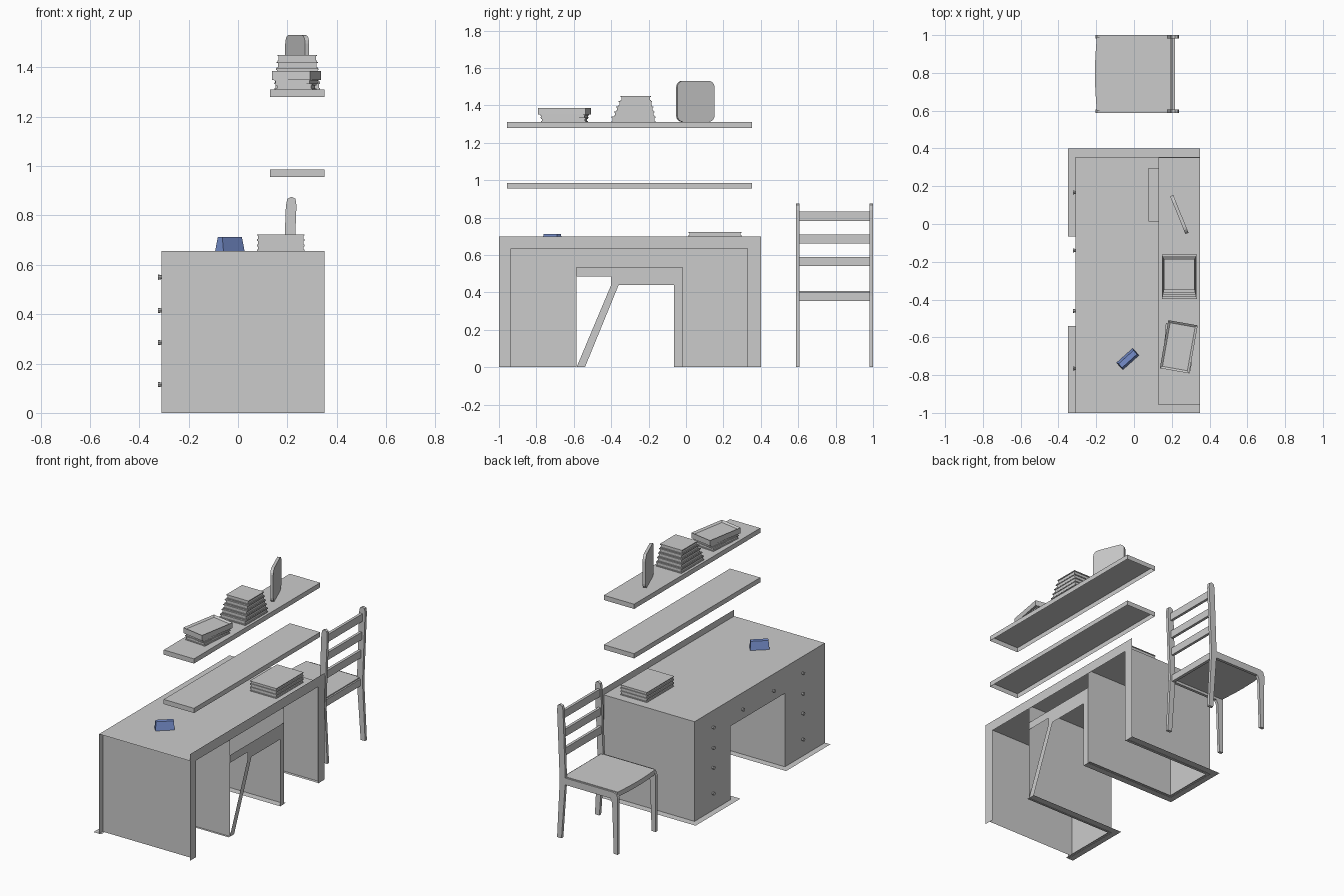
import bpy, bmesh, math
from mathutils import Vector, Matrix

if "Cube" in bpy.data.objects:
    bpy.data.objects.remove(bpy.data.objects["Cube"])


def mesh_object(name, verts, faces):
    me = bpy.data.meshes.new(name)
    me.from_pydata(verts, [], faces)
    ob = bpy.data.objects.new(name, me)
    bpy.context.collection.objects.link(ob)
    return ob


def box(name, x, y, z, open_bottom=False):
    v = [(a, b, c) for c in z for b in y for a in x]
    f = [(4, 5, 7, 6), (0, 1, 5, 4), (2, 6, 7, 3), (0, 4, 6, 2), (1, 3, 7, 5)]
    if not open_bottom:
        f.append((0, 2, 3, 1))
    return mesh_object(name, v, f)


def turned_box(name, cx, cy, sx, sy, z, deg):
    ob = box(name, (-sx / 2, sx / 2), (-sy / 2, sy / 2), (0, z[1] - z[0]))
    ob.location = (cx, cy, z[0])
    ob.rotation_euler.z = math.radians(deg)
    return ob


def sheet_x(name, x, y, z):
    return mesh_object(name, [(x, y[0], z[0]), (x, y[1], z[0]), (x, y[1], z[1]), (x, y[0], z[1])], [(3, 2, 1, 0)])


def sheet_y(name, y, x, z, flip=False):
    f = (3, 2, 1, 0) if flip else (0, 1, 2, 3)
    return mesh_object(name, [(x[0], y, z[0]), (x[1], y, z[0]), (x[1], y, z[1]), (x[0], y, z[1])], [f])


def sheet_z(name, z, x, y):
    return mesh_object(name, [(x[0], y[0], z), (x[1], y[0], z), (x[1], y[1], z), (x[0], y[1], z)], [(0, 1, 2, 3)])


def extrude_profile(name, pts, y0, y1):
    """Closed profile in x and z, extruded along y."""
    n = len(pts)
    v = [(p[0], y, p[1]) for y in (y0, y1) for p in pts]
    f = [tuple(range(n)), tuple(range(2 * n - 1, n - 1, -1))]
    f += [(i, i + n, (i + 1) % n + n, (i + 1) % n) for i in range(n)]
    ob = mesh_object(name, v, f)
    bm = bmesh.new()
    bm.from_mesh(ob.data)
    bmesh.ops.recalc_face_normals(bm, faces=bm.faces)
    bm.to_mesh(ob.data)
    bm.free()
    return ob


FX, BX, TOP = -0.31, 0.35, 0.657          # desk front, wall side, height
Y0, Y1, Y2, Y3 = -1.0, -0.585, -0.02, 0.354  # pedestal limits
KNEE = 0.485

# Desk top and upright panels, open towards the wall
sheet_z("desk_top", TOP, (FX, BX), (Y0, Y3))
sheet_y("desk_side_near", -0.96, (FX, BX), (0, TOP))
sheet_y("desk_side_far", Y3, (FX, BX), (0, TOP), True)
sheet_y("pedestal_inner_near", Y1, (FX, BX), (0, TOP), True)
sheet_y("pedestal_inner_far", Y2, (FX, BX), (0, TOP))

# Drawer fronts
levels = [0.0, 0.22, 0.35, KNEE, TOP]
for a, b in zip(levels, levels[1:]):
    sheet_x("drawer_front", FX, (Y0, Y1), (a, b))
    sheet_x("drawer_front", FX, (Y2, Y3), (a, b))
mid = (Y1 + Y2) / 2
sheet_x("middle_drawer", FX, (Y1, mid), (KNEE, TOP))
sheet_x("middle_drawer", FX, (mid, Y2), (KNEE, TOP))


# Drawer knobs
def knob(y, z):
    bm = bmesh.new()
    bmesh.ops.create_cone(bm, cap_ends=True, segments=8, radius1=0.008, radius2=0.011, depth=0.014,
                          matrix=Matrix.Translation((FX - 0.007, y, z)) @ Matrix.Rotation(-math.pi / 2, 4, 'Y'))
    me = bpy.data.meshes.new("drawer_knob")
    bm.to_mesh(me)
    bm.free()
    bpy.context.collection.objects.link(bpy.data.objects.new("drawer_knob", me))


for y in (-0.765, 0.167):
    for z in (0.115, 0.285, 0.415, 0.55):
        knob(y, z)
for y in (-0.46, -0.14):
    knob(y, 0.55)

# Flat border on the floor round the pedestals
FZ = 0.002
for y in ((Y0, Y1 + 0.045), (Y2 - 0.045, 0.4)):
    sheet_z("floor_border", FZ, (-0.35, FX + 0.015), y)
for y in ((Y1 - 0.015, Y1 + 0.045), (Y2 - 0.045, Y2 + 0.015), (Y3 - 0.02, 0.4)):
    sheet_z("floor_border", FZ, (FX, BX), y)

# Flat border on the wall behind the desk
wall = [((-1, 0.4), (0.635, 0.70)), ((-1, -0.935), (0, 0.635)), ((0.33, 0.4), (0, 0.635)),
        ((-0.065, Y2), (0, 0.535)), ((-0.4, -0.065), (0.44, 0.535)), ((Y1, -0.4), (0.485, 0.535))]
for y, z in wall:
    mesh_object("wall_border", [(BX, y[0], z[0]), (BX, y[1], z[0]), (BX, y[1], z[1]), (BX, y[0], z[1])], [(0, 1, 2, 3)])
mesh_object("wall_border_slant", [(BX, -0.585, 0), (BX, -0.54, 0), (BX, -0.36, 0.44), (BX, -0.4, 0.44)], [(0, 1, 2, 3)])

# Wall shelves, open below
for z in (0.955, 1.28):
    box("wall_shelf", (0.13, BX), (-0.957, 0.353), (z, z + 0.031), True)


# Books: covers with slightly recessed pages
def book(cx, cy, sx, sy, z0, z1, deg=0):
    t = (z1 - z0) * 0.2
    turned_box("book_cover", cx, cy, sx, sy, (z0, z0 + t), deg)
    turned_box("book_pages", cx, cy, sx - 0.01, sy - 0.01, (z0 + t, z1 - t), deg)
    turned_box("book_cover", cx, cy, sx, sy, (z1 - t, z1), deg)


for i in range(3):
    book(0.173, 0.155, 0.193, 0.283, TOP + 0.022 * i, TOP + 0.022 * (i + 1))
for i in range(5):
    book(0.24, -0.28 + 0.003 * i, 0.185 - 0.006 * i, 0.235 - 0.018 * i, 1.311 + 0.028 * i, 1.311 + 0.028 * (i + 1))

# Small boxes with a raised rim on the upper shelf
book(0.235, -0.65, 0.15, 0.24, 1.311, 1.332, -4)
book(0.237, -0.65, 0.15, 0.245, 1.332, 1.35, -8)
tray = turned_box("rimmed_tray", 0.237, -0.65, 0.158, 0.258, (1.35, 1.386), -10)
bm = bmesh.new()
bm.from_mesh(tray.data)
bm.faces.ensure_lookup_table()
top = max(bm.faces, key=lambda f: f.calc_center_median().z)
bmesh.ops.inset_region(bm, faces=[top], thickness=0.017)
bmesh.ops.translate(bm, verts=list(top.verts), vec=(0, 0, -0.01))
bm.to_mesh(tray.data)
bm.free()

# Rounded standing panel
h, w, r = 0.22, 0.215, 0.035
pts = []
for cx, cz, a0 in ((w / 2 - r, r, -90), (w / 2 - r, h - r, 0), (r - w / 2, h - r, 90), (r - w / 2, r, 180)):
    for k in range(5):
        a = math.radians(a0 + 22.5 * k)
        pts.append((cx + r * math.cos(a), cz + r * math.sin(a)))
panel = extrude_profile("standing_panel", pts, -0.009, 0.009)
panel.location = (0.24, 0.05, 1.311)
panel.rotation_euler.z = math.radians(-68)

# Desk clock
blue = bpy.data.materials.new("blue")
blue.diffuse_color = (0.18, 0.27, 0.6, 1)
blue.use_nodes = True
blue.node_tree.nodes["Principled BSDF"].inputs["Base Color"].default_value = blue.diffuse_color
clock = turned_box("desk_clock", -0.033, -0.715, 0.115, 0.05, (TOP, 0.712), 42)
for v in clock.data.vertices:
    if v.co.z > 0.02:
        v.co.x *= 0.93
        v.co.y *= 0.55
clock.data.materials.append(blue)

# Chair: back posts, front legs with side rails, slats and seat
post = [(0.205, 0), (0.237, 0), (0.218, 0.38), (0.237, 0.84), (0.233, 0.868), (0.217, 0.876),
        (0.2, 0.868), (0.194, 0.84), (0.178, 0.4), (0.18, 0.34)]
leg = [(-0.203, 0), (-0.175, 0), (-0.163, 0.33), (-0.15, 0.358), (0.19, 0.358), (0.19, 0.403),
       (-0.175, 0.403), (-0.195, 0.393), (-0.204, 0.37)]
for y in (0.588, 0.981):
    extrude_profile("chair_back_post", post, y, y + 0.019)
    extrude_profile("chair_front_leg", leg, y, y + 0.019)
for z, x in ((0.54, 0.19), (0.66, 0.195), (0.782, 0.2)):
    box("chair_slat", (x, x + 0.018), (0.605, 0.983), (z, z + 0.05))
box("chair_rear_rail", (0.185, 0.205), (0.605, 0.983), (0.355, 0.4))
n = 8
front = [(-0.197 - 0.01 * math.sin(math.pi * i / n), 0.6 + 0.39 * i / n) for i in range(n + 1)]
outline = front + [(0.195, 0.99), (0.195, 0.6)]
m = len(outline)
mesh_object("chair_seat", [(x, y, z) for z in (0.375, 0.407) for x, y in outline],
            [tuple(range(2 * m - 1, m - 1, -1))] + [(i, i + m, (i + 1) % m + m, (i + 1) % m) for i in range(m)]
            + [tuple(range(m))])
